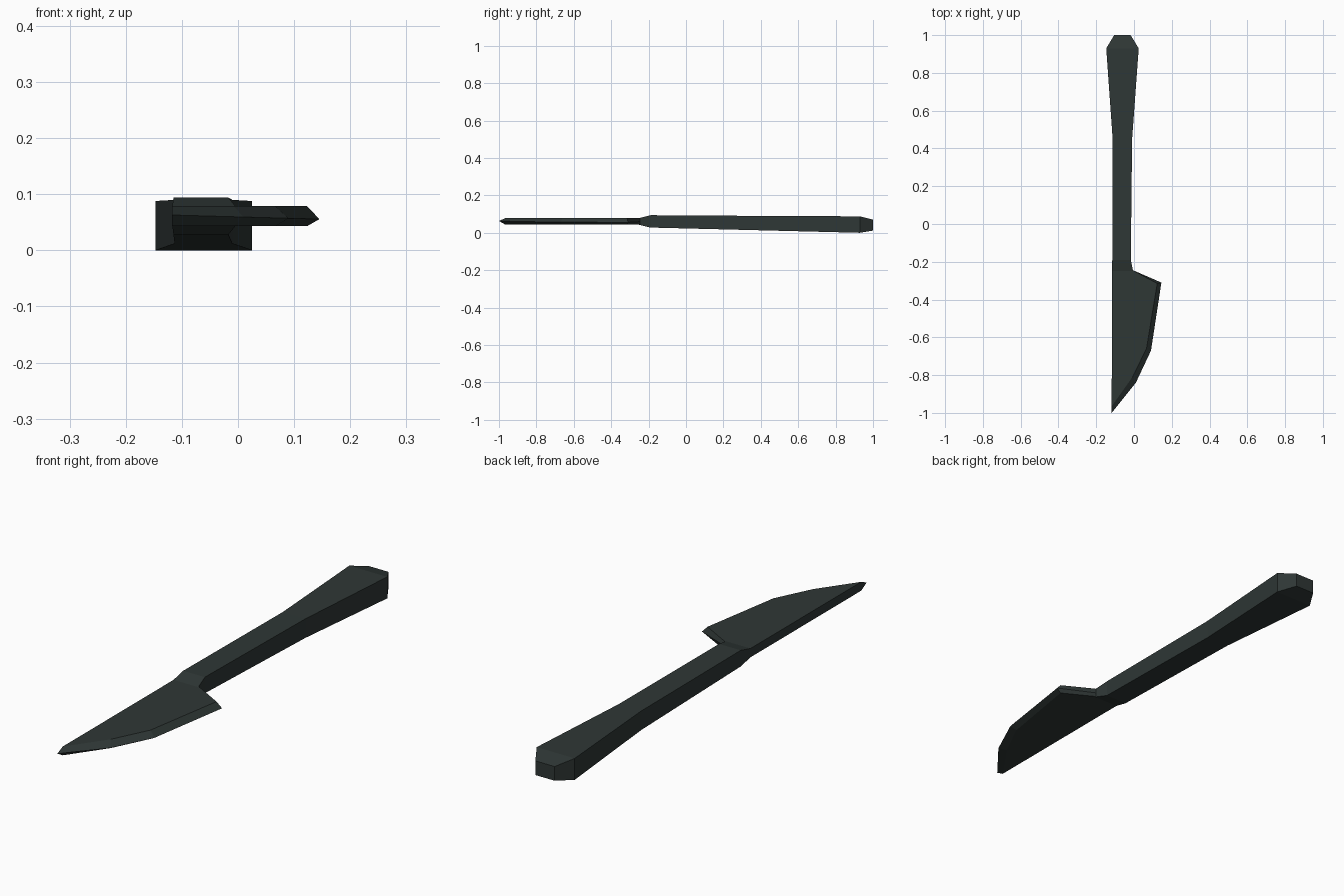
import bpy, bmesh

if "Cube" in bpy.data.objects:
    bpy.data.objects.remove(bpy.data.objects["Cube"])

# one dark grey-green material
mat = bpy.data.materials.new("dark slate")
mat.diffuse_color = (0.028, 0.038, 0.036, 1)
mat.use_nodes = True
mat.node_tree.nodes["Principled BSDF"].inputs["Base Color"].default_value = mat.diffuse_color


def loft(name, rings):
    """Skin rings of equal point count and close both ends."""
    bm = bmesh.new()
    loops = [[bm.verts.new(p) for p in ring] for ring in rings]
    n = len(loops[0])
    for a, b in zip(loops, loops[1:]):
        for i in range(n):
            j = (i + 1) % n
            bm.faces.new((a[i], a[j], b[j], b[i]))
    bm.faces.new(loops[0])
    bm.faces.new(loops[-1])
    bmesh.ops.recalc_face_normals(bm, faces=bm.faces)
    mesh = bpy.data.meshes.new(name)
    bm.to_mesh(mesh)
    bm.free()
    mesh.materials.append(mat)
    obj = bpy.data.objects.new(name, mesh)
    bpy.context.collection.objects.link(obj)
    return obj


# handle: rectangular sections (y, x left, x right, z bottom, z top)
sections = [
    (1.0, -0.105, -0.018, 0.012, 0.070),
    (0.93, -0.147, 0.025, 0.0, 0.088),
    (0.45, -0.113, -0.010, 0.012, 0.090),
    (-0.19, -0.115, -0.017, 0.028, 0.094),
    (-0.25, -0.117, -0.005, 0.043, 0.079),
]
loft("handle", [[(l, y, b), (r, y, b), (r, y, t), (l, y, t)]
                for y, l, r, b, t in sections])

# blade: flat sides follow the inner outline, the cutting edge the outer one
outer = [(-0.117, -0.245), (-0.005, -0.245), (0.145, -0.31),
         (0.09, -0.67), (0.01, -0.84), (-0.118, -1.0)]
inner = [(-0.117, -0.245), (-0.005, -0.245), (0.123, -0.315),
         (0.066, -0.66), (-0.008, -0.81), (-0.118, -0.965)]
loft("blade", [[(x, y, 0.043) for x, y in inner],
               [(x, y, 0.063 - 0.028 * (x + 0.117)) for x, y in outer],
               [(x, y, 0.079) for x, y in inner]])
